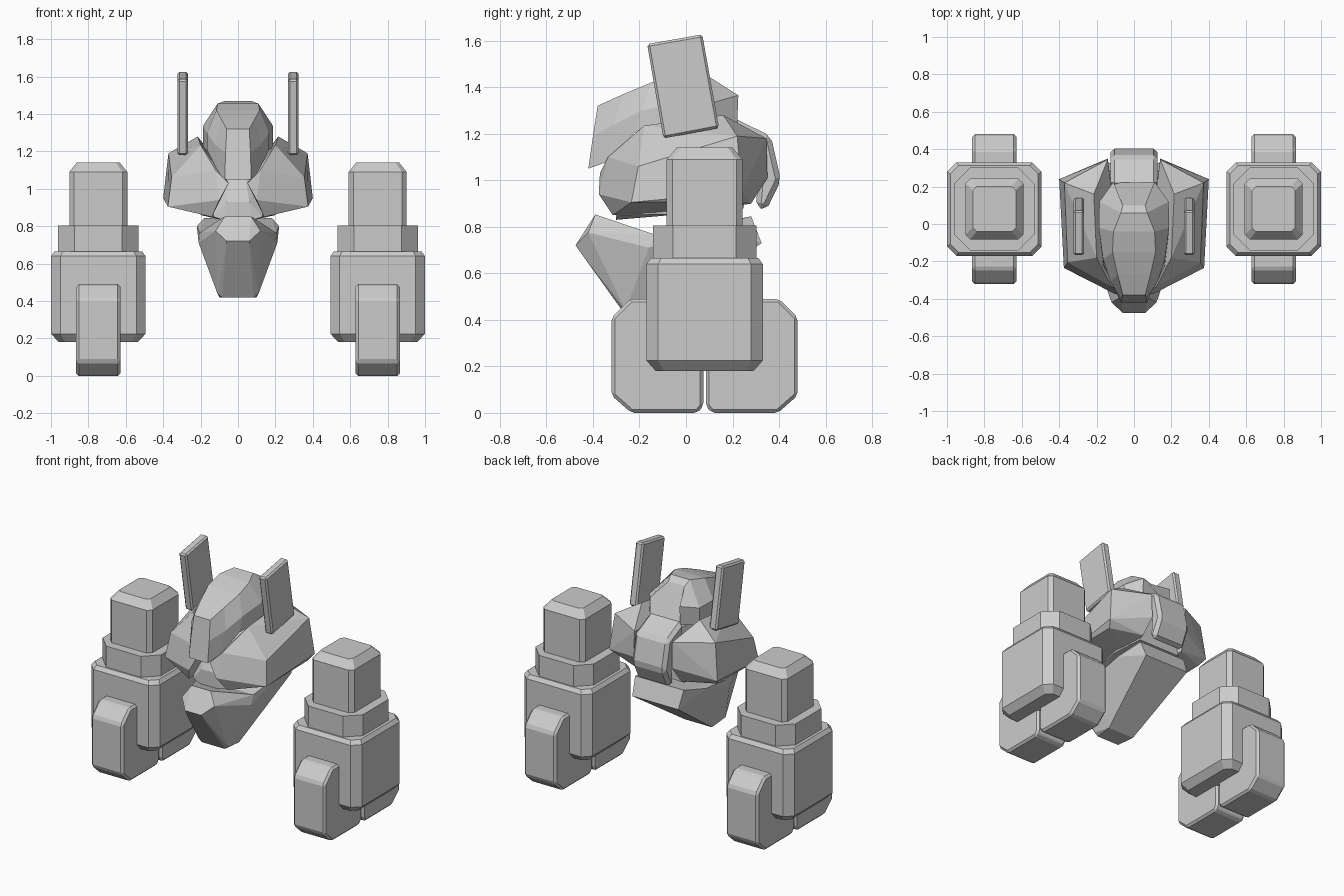
import bpy, bmesh

grey = bpy.data.materials.new("plain_grey")
grey.diffuse_color = (0.6, 0.6, 0.6, 1)


def finish(name, bm, bevel=0):
    bmesh.ops.recalc_face_normals(bm, faces=bm.faces[:])
    if bevel:
        bmesh.ops.bevel(bm, geom=bm.edges[:], offset=bevel, segments=1,
                        affect='EDGES', clamp_overlap=True)
    me = bpy.data.meshes.new(name)
    bm.to_mesh(me)
    bm.free()
    me.materials.append(grey)
    ob = bpy.data.objects.new(name, me)
    bpy.context.collection.objects.link(ob)
    return ob


def loft(name, rings, bevel=0):
    """Skin closed rings of equal length and cap both ends."""
    bm = bmesh.new()
    vs = [[bm.verts.new(p) for p in r] for r in rings]
    n = len(rings[0])
    for a, b in zip(vs, vs[1:]):
        for i in range(n):
            j = (i + 1) % n
            bm.faces.new((a[i], a[j], b[j], b[i]))
    bm.faces.new(vs[0])
    bm.faces.new(vs[-1])
    return finish(name, bm, bevel)


def hull(name, pts):
    """Faceted block wrapped around a few corner points."""
    bm = bmesh.new()
    for p in pts:
        bm.verts.new(p)
    res = bmesh.ops.convex_hull(bm, input=bm.verts[:])
    junk = {g for g in res["geom_interior"] + res["geom_unused"]
            if isinstance(g, bmesh.types.BMVert) and g.is_valid}
    bmesh.ops.delete(bm, geom=list(junk), context='VERTS')
    bmesh.ops.dissolve_limit(bm, angle_limit=0.09, verts=bm.verts[:], edges=bm.edges[:])
    return finish(name, bm)


def both(pts):
    return [(s * x, y, z) for x, y, z in pts for s in (1, -1)]


def stack(name, cx, cy, levels):
    """Column of corner-cut rectangles: (half x, half y, cut, z)."""
    rings = []
    for hx, hy, c, z in levels:
        q = [(hx, hy - c), (hx - c, hy), (c - hx, hy), (-hx, hy - c),
             (-hx, c - hy), (c - hx, -hy), (hx - c, -hy), (hx, c - hy)]
        rings.append([(cx + x, cy + y, z) for x, y in q])
    return loft(name, rings)


def slab(name, x0, x1, profile, bevel):
    """Side profile (y, z) pulled from x0 to x1."""
    return loft(name, [[(x, y, z) for y, z in profile] for x in (x0, x1)], bevel)


for s, side in ((1, "right"), (-1, "left")):
    cx, cy = 0.747 * s, 0.08
    # arm blocks
    stack("forearm_" + side, cx, cy, [(0.21, 0.21, 0.035, 0.18), (0.253, 0.25, 0.05, 0.225),
                                      (0.253, 0.25, 0.05, 0.64), (0.235, 0.232, 0.045, 0.665)])
    stack("collar_" + side, cx, cy, [(0.215, 0.222, 0.087, 0.64), (0.215, 0.222, 0.087, 0.805)])
    stack("upper_arm_" + side, cx, cy, [(0.155, 0.163, 0.026, 0.78), (0.155, 0.163, 0.026, 1.09),
                                        (0.115, 0.12, 0.02, 1.14)])
    # paired lower blocks
    for d, end in ((-1, "front"), (1, "back")):
        prof = [(0.005, 0.03), (0.03, 0), (0.315, 0), (0.4, 0.075),
                (0.4, 0.41), (0.32, 0.49), (0.005, 0.49)]
        slab(f"{end}_lower_block_{side}", cx - 0.118, cx + 0.118,
             [(cy + d * y, z) for y, z in prof], 0.014)
    # head fin
    slab("fin_" + side, s * 0.267, s * 0.324,
         [(-0.167, 1.585), (0.07, 1.627), (0.142, 1.225), (-0.097, 1.18)], 0.01)
    # cheek guard
    cheek = [(0.05, -0.37, 1.03), (0.10, -0.375, 0.94), (0.14, -0.315, 0.85),
             (0.12, -0.335, 1.10), (0.355, -0.205, 1.06), (0.375, -0.235, 0.905),
             (0.20, -0.18, 1.235), (0.215, 0.16, 1.28), (0.372, 0.22, 1.19),
             (0.40, 0.24, 0.95), (0.372, 0.20, 0.91), (0.14, 0.345, 1.18),
             (0.14, 0.35, 1.01), (0.16, 0.28, 0.90), (0.14, 0.1, 0.87)]
    hull("cheek_guard_" + side, [(s * x, y, z) for x, y, z in cheek])

# crest over the head: top, shoulder and rim point of each section
sections = [((0.06, -0.38, 1.32), (0.067, -0.40, 1.19), (0.07, -0.42, 1.05)),
            ((0.088, -0.27, 1.37), (0.125, -0.31, 1.24), (0.10, -0.335, 1.08)),
            ((0.115, -0.15, 1.42), (0.165, -0.19, 1.30), (0.165, -0.22, 1.205)),
            ((0.11, -0.04, 1.455), (0.188, -0.02, 1.335), (0.188, -0.02, 1.22)),
            ((0.07, 0.06, 1.47), (0.185, 0.12, 1.335), (0.185, 0.12, 1.22)),
            ((0.06, 0.10, 1.44), (0.11, 0.225, 1.365), (0.11, 0.22, 1.24))]
loft("crest", [[t, m, b] + [(-x, y, z) for x, y, z in (b, m, t)] for t, m, b in sections])

# face between the cheek guards
hull("face", both([(0.04, -0.24, 1.06), (0.06, -0.30, 0.93), (0.13, -0.29, 0.85),
                   (0.07, -0.30, 0.83), (0.15, -0.10, 1.20), (0.10, 0.25, 1.22),
                   (0.20, 0.05, 0.86), (0.16, 0.25, 0.88)]))

# bent plate at the back of the head
slab("back_plate", -0.125, 0.125,
     [(0.2, 1.27), (0.365, 1.19), (0.408, 1.0), (0.345, 0.87),
      (0.3, 0.885), (0.31, 1.0), (0.29, 1.1), (0.2, 1.17)], 0.022)

# chin and jaw
hull("chin", both([(0.07, -0.39, 0.853), (0.12, -0.42, 0.775), (0.06, -0.475, 0.72),
                   (0.205, -0.13, 0.765), (0.21, -0.16, 0.71), (0.11, -0.26, 0.44),
                   (0.085, -0.26, 0.42), (0.10, -0.13, 0.42)]))
hull("jaw", both([(0.205, -0.13, 0.765), (0.21, -0.16, 0.71), (0.10, -0.13, 0.42),
                  (0.105, -0.2, 0.43), (0.17, 0.325, 0.73), (0.15, 0.30, 0.71),
                  (0.18, 0.28, 0.845), (0.22, 0.1, 0.80)]))
